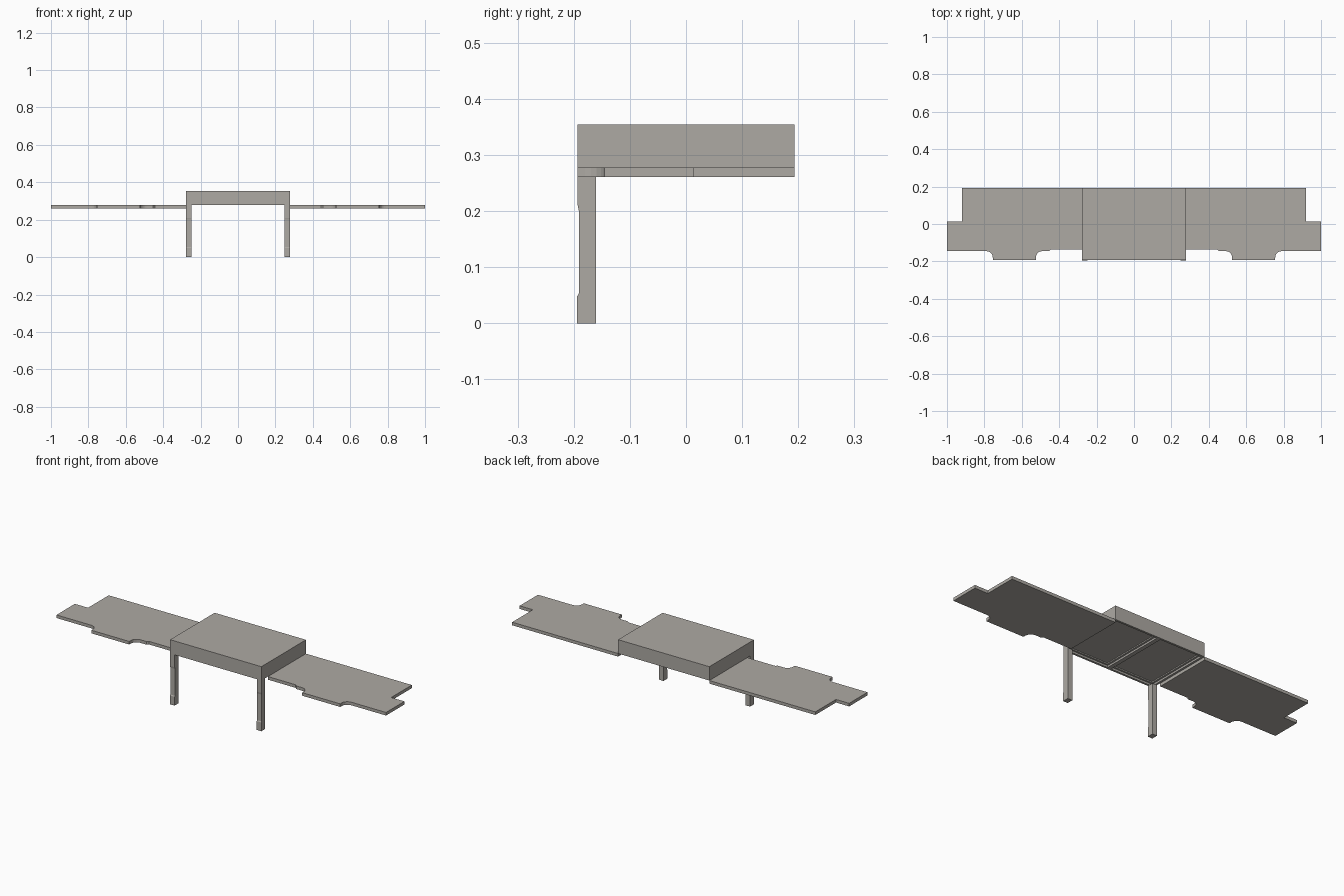
import bpy, bmesh, math

if "Cube" in bpy.data.objects:
    bpy.data.objects.remove(bpy.data.objects["Cube"])

mat = bpy.data.materials.new("warm grey")
mat.diffuse_color = (0.42, 0.40, 0.37, 1)
mat.use_nodes = True
mat.node_tree.nodes["Principled BSDF"].inputs["Base Color"].default_value = mat.diffuse_color


def finish(name, bm):
    bmesh.ops.recalc_face_normals(bm, faces=bm.faces[:])
    mesh = bpy.data.meshes.new(name)
    bm.to_mesh(mesh)
    bm.free()
    mesh.materials.append(mat)
    ob = bpy.data.objects.new(name, mesh)
    bpy.context.collection.objects.link(ob)
    return ob


def extrude_profile(name, pts, vec):
    """Prism from a flat outline, swept along vec."""
    bm = bmesh.new()
    face = bm.faces.new([bm.verts.new(p) for p in pts])
    ext = bmesh.ops.extrude_face_region(bm, geom=[face], use_keep_orig=True)["geom"]
    bmesh.ops.translate(bm, vec=vec, verts=[v for v in ext if isinstance(v, bmesh.types.BMVert)])
    return finish(name, bm)


def arc(cx, cy, rx, ry, a0, a1, n=5):
    return [(cx + rx * math.cos(math.radians(a0 + (a1 - a0) * i / n)),
             cy + ry * math.sin(math.radians(a0 + (a1 - a0) * i / n))) for i in range(n + 1)]


HX, HY = 0.277, 0.193      # half size of the central box
Z0, Z1 = 0.278, 0.354      # its underside and top

# Central box, with two stepped recessed panels in the underside
bm = bmesh.new()
x_cols = (-HX, 0, HX)
rows = [[bm.verts.new((x, y, Z0)) for x in x_cols] for y in (-HY, HY)]
bottom = [bm.faces.new((rows[0][i], rows[1][i], rows[1][i + 1], rows[0][i + 1])) for i in range(2)]
low = rows[0] + rows[1][::-1]
high = [bm.verts.new((v.co.x, v.co.y, Z1)) for v in low]
bm.faces.new(high)
for i in range(6):
    j = (i + 1) % 6
    bm.faces.new((low[i], low[j], high[j], high[i]))
bmesh.ops.recalc_face_normals(bm, faces=bm.faces[:])
for thickness, depth in ((0.016, 0), (0.0005, -0.010), (0.014, 0), (0.0005, -0.006)):
    bmesh.ops.inset_individual(bm, faces=bottom, thickness=thickness, depth=depth)
finish("central_box", bm)

# Flat side leaf outline: stepped outer end and a rounded front tab
leaf = [(HX, HY), (0.92, HY), (0.92, 0.014), (1.0, 0.014), (1.0, -0.145)]
leaf += arc(0.79, -0.180, 0.035, 0.035, 90, 180)
leaf += [(0.755, -HY), (0.525, -HY)]
leaf += arc(0.490, -0.180, 0.035, 0.035, 0, 90)
leaf += [(0.455, -0.145), (0.445, -0.136), (HX, -0.136)]

# Leg side profile (y, z): slightly fuller foot and top
leg = [(-HY - 0.001, 0), (-0.160, 0), (-0.160, Z0), (-HY, Z0),
       (-HY, 0.21), (-0.191, 0.20), (-0.191, 0.053), (-HY - 0.001, 0.048)]

for side, s in (("left", -1), ("right", 1)):
    extrude_profile(side + "_leaf", [(s * x, y, 0.261) for x, y in leaf], (0, 0, Z0 - 0.261))
    extrude_profile(side + "_front_leg", [(s * HX, y, z) for y, z in leg], (-s * 0.028, 0, 0))
